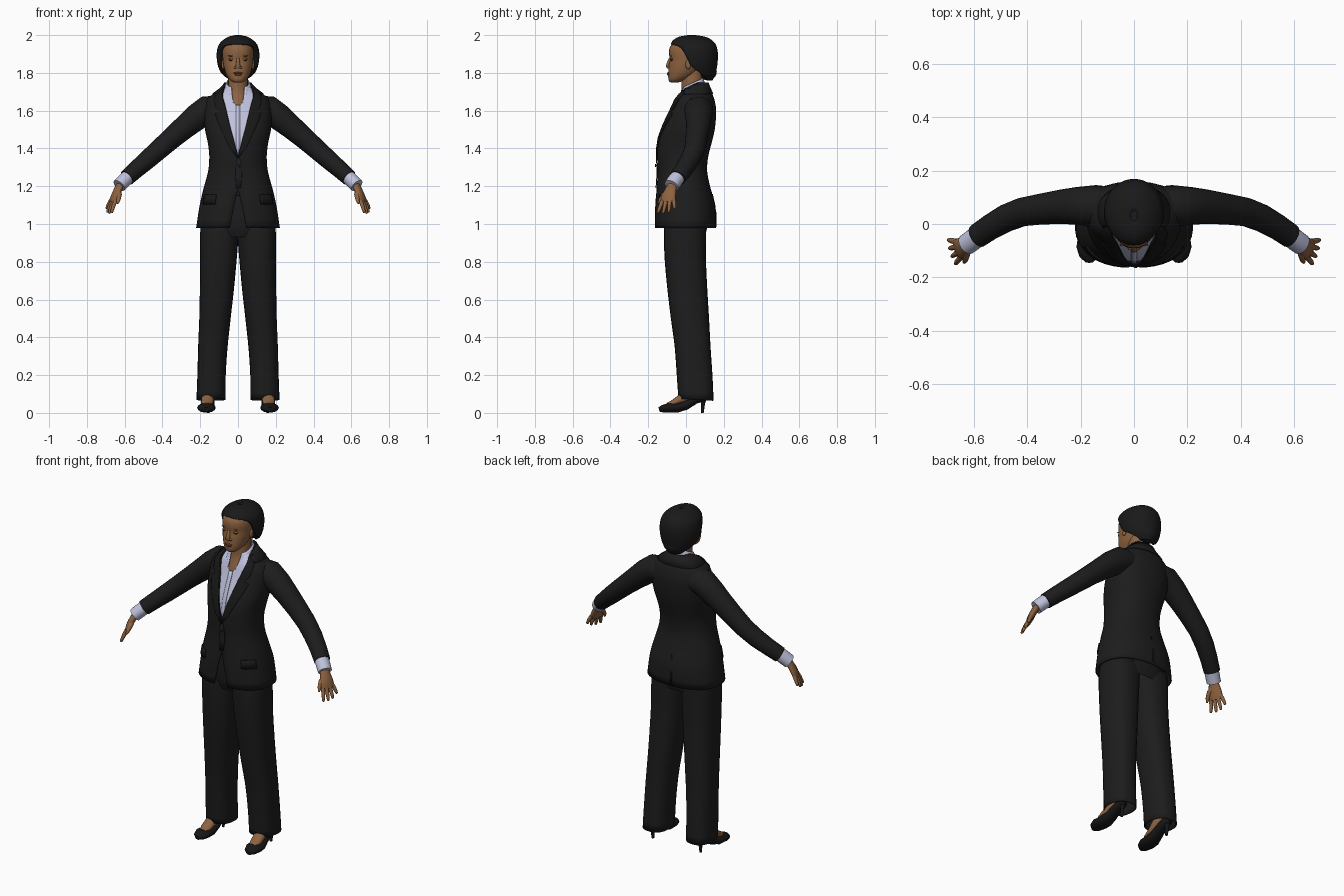
import bpy, bmesh, math
from mathutils import Vector

def material(name, rgb):
    m = bpy.data.materials.new(name)
    m.diffuse_color = (*rgb, 1)
    return m

SUIT = material("black suit", (0.012, 0.012, 0.012))
LAPEL = material("lapel black", (0.009, 0.009, 0.009))
SHIRT = material("pale blue shirt", (0.52, 0.54, 0.72))
SKIN = material("brown skin", (0.27, 0.125, 0.052))
LIPS = material("dark lips", (0.17, 0.062, 0.035))
BROW = material("dark brown", (0.05, 0.022, 0.012))
HAIR = material("black hair", (0.010, 0.010, 0.010))
SHOE = material("black shoe", (0.008, 0.008, 0.008))

def finish(name, bm, mat, thick=0, mirror=False, recalc=False):
    bmesh.ops.remove_doubles(bm, verts=bm.verts, dist=0.0004)
    if recalc:
        bmesh.ops.recalc_face_normals(bm, faces=bm.faces)
    me = bpy.data.meshes.new(name)
    bm.to_mesh(me)
    bm.free()
    ob = bpy.data.objects.new(name, me)
    bpy.context.collection.objects.link(ob)
    me.materials.append(mat)
    bpy.ops.object.select_all(action='DESELECT')
    bpy.context.view_layer.objects.active = ob
    ob.select_set(True)
    bpy.ops.object.shade_smooth_by_angle(angle=math.radians(50))
    if thick:
        ob.modifiers.new("thickness", 'SOLIDIFY').thickness = thick
    if mirror:
        ob.modifiers.new("mirror", 'MIRROR')
    return ob

def grid(bm, rings, close=False, caps=False):
    vs = [[bm.verts.new(p) for p in r] for r in rings]
    n = len(vs[0])
    for a, b in zip(vs, vs[1:]):
        for j in range(n if close else n - 1):
            k = (j + 1) % n
            bm.faces.new((a[j], a[k], b[k], b[j]))
    if caps:
        bm.faces.new(vs[0][::-1])
        bm.faces.new(vs[-1])

def at(rows, z):
    """Smooth interpolation of section rows at height z."""
    z = min(max(z, rows[0][0]), rows[-1][0])
    i = max(k for k in range(len(rows) - 1) if rows[k][0] <= z)
    a, b = rows[i], rows[i + 1]
    p, q = rows[max(i - 1, 0)], rows[min(i + 2, len(rows) - 1)]
    h = b[0] - a[0]
    s = (z - a[0]) / h
    out = [z]
    for c in range(1, len(a)):
        ma = (b[c] - p[c]) / (b[0] - p[0]) * h
        mb = (q[c] - a[c]) / (q[0] - a[0]) * h
        out.append(a[c] * (2*s**3 - 3*s*s + 1) + ma * (s**3 - 2*s*s + s)
                   + b[c] * (3*s*s - 2*s**3) + mb * (s**3 - s*s))
    return out

def surf(rows, z, deg, off=0, p=2.3, tilt=0, cx=0):
    """Point on a body section; 0 degrees is the front, 90 is +x."""
    _, rx, yf, yb = at(rows, z)[:4]
    t, cy, ry = math.radians(deg), (yf + yb) / 2, (yb - yf) / 2
    s, c = math.sin(t), -math.cos(t)
    dy = (ry + off) * math.copysign(abs(c) ** (2 / p), c)
    return Vector((cx + (rx + off) * math.copysign(abs(s) ** (2 / p), s), cy + dy, z + tilt * dy))

def shell(name, rows, mat, n=32, thick=0, p=2.3, tilt=0, caps=False, sub=3):
    """Stacked sections; rows are z, half width, front y, back y, front opening angle."""
    zs = [a[0] + (b[0] - a[0]) * k / sub for a, b in zip(rows, rows[1:]) for k in range(sub)]
    rings = []
    for z in zs + [rows[-1][0]]:
        o = max(at(rows, z)[4], 0)
        o = 0 if o < 0.4 else o
        rings.append([surf(rows, z, o + (360 - 2 * o) * j / n, 0, p, tilt) for j in range(n + 1)])
    bm = bmesh.new()
    grid(bm, rings)
    bmesh.ops.remove_doubles(bm, verts=bm.verts, dist=0.0004)
    if caps:
        bmesh.ops.holes_fill(bm, edges=[e for e in bm.edges if e.is_boundary], sides=0)
    return finish(name, bm, mat, thick)

def patch(name, rows, strips, mat, off=0.006, n=6, mirror=True):
    """Thin panel laid over a shell; strips are z, start angle, end angle."""
    bm = bmesh.new()
    grid(bm, [[surf(rows, z, a + (b - a) * j / n, off) for j in range(n + 1)] for z, a, b in strips])
    return finish(name, bm, mat, 0.005, mirror)

def tube(name, pts, mat, up=(0, 1, 0), n=14, mirror=True):
    """Tapered limb; points are x, y, z, side radius, up radius."""
    P = [Vector(p[:3]) for p in pts]
    rings = []
    for i, p in enumerate(pts):
        t = (P[min(i + 1, len(P) - 1)] - P[max(i - 1, 0)]).normalized()
        side = t.cross(Vector(up)).normalized()
        u = side.cross(t)
        rings.append([P[i] + side * p[3] * math.cos(2 * math.pi * j / n)
                      + u * p[4] * math.sin(2 * math.pi * j / n) for j in range(n)])
    bm = bmesh.new()
    grid(bm, rings, True, True)
    return finish(name, bm, mat, 0, mirror, True)

def ball(name, loc, rad, mat, mirror=False):
    bm = bmesh.new()
    bmesh.ops.create_uvsphere(bm, u_segments=16, v_segments=10, radius=1)
    for v in bm.verts:
        v.co = Vector(loc) + Vector(v.co[k] * rad[k] for k in range(3))
    return finish(name, bm, mat, 0, mirror)

# Jacket, open in a V at the chest and cut away at the hem
JACKET = [(0.98, 0.222, -0.165, 0.158, 9), (1.10, 0.203, -0.163, 0.155, 4), (1.19, 0.182, -0.155, 0.13, 0),
          (1.28, 0.158, -0.15, 0.112, 0), (1.36, 0.152, -0.153, 0.118, 0), (1.43, 0.16, -0.15, 0.136, 5),
          (1.50, 0.175, -0.132, 0.152, 10), (1.60, 0.18, -0.088, 0.16, 17), (1.66, 0.165, -0.065, 0.15, 25),
          (1.69, 0.13, -0.05, 0.138, 37), (1.72, 0.09, -0.028, 0.125, 54), (1.75, 0.066, 0.0, 0.113, 95)]
shell("jacket", JACKET, SUIT, n=40, thick=0.008)
patch("lapel", JACKET, [(1.35, 0, 1), (1.40, 2.5, 12), (1.46, 6.5, 21), (1.53, 11.5, 31), (1.585, 15.5, 38),
                        (1.595, 16, 29), (1.62, 19, 37), (1.66, 25, 45), (1.69, 37, 58), (1.72, 54, 72)], LAPEL)
patch("jacket_collar", JACKET, [(1.69, 56, 304), (1.72, 56, 304), (1.75, 95, 265)], SUIT, n=24, mirror=False)
patch("pocket_flap", JACKET, [(1.105, 33, 63), (1.13, 33, 63), (1.155, 33, 63)], LAPEL, off=0.005)
patch("back_vent", JACKET, [(0.985, 180, 183), (1.06, 180, 183), (1.16, 180, 181)], LAPEL, off=0.003, mirror=False)
patch("front_overlap", JACKET, [(1.19, -2, 3), (1.25, -3, 5), (1.30, -3, 5), (1.35, -1, 2)], SUIT, mirror=False)
ball("jacket_button", (0.006, -0.161, 1.31), (0.008, 0.004, 0.008), LAPEL)

# Shirt body, placket and folded collar
opening = {1.66: 8, 1.69: 20, 1.72: 34, 1.75: 60}
BLOUSE = [(z, rx * 0.94, yf + 0.012, yb - 0.012, opening.get(z, 0)) for z, rx, yf, yb, o in JACKET if 1.27 < z < 1.73]
shell("shirt", BLOUSE, SHIRT)
patch("shirt_placket", BLOUSE, [(z, -2.5, 2.5) for z in (1.36, 1.42, 1.48, 1.54, 1.60, 1.63)], SHIRT, off=0.004, n=2, mirror=False)
shell("shirt_collar", [(1.678, 0.088, -0.062, 0.103, 13), (1.715, 0.074, -0.038, 0.099, 22),
                       (1.748, 0.061, -0.02, 0.092, 32)], SHIRT, thick=0.006, tilt=0.45)

# Sleeves and shirt cuffs
tube("sleeve", [(0.11, 0.065, 1.61, 0.07, 0.075), (0.165, 0.068, 1.605, 0.074, 0.076), (0.22, 0.068, 1.565, 0.07, 0.07),
                (0.28, 0.064, 1.515, 0.063, 0.064), (0.35, 0.056, 1.455, 0.057, 0.058), (0.42, 0.045, 1.393, 0.053, 0.054),
                (0.48, 0.022, 1.34, 0.05, 0.052), (0.54, -0.012, 1.288, 0.046, 0.048),
                (0.588, -0.045, 1.245, 0.043, 0.046)], SUIT, n=20)
tube("shirt_cuff", [(0.575, -0.037, 1.257, 0.037, 0.04), (0.605, -0.06, 1.228, 0.038, 0.041),
                    (0.629, -0.077, 1.203, 0.037, 0.04)], SHIRT, n=20)

# Hands with four fingers and a thumb
W = Vector((0.33, 0.93, 0.12)).normalized()
tube("palm", [(0.615, -0.067, 1.22, 0.02, 0.025), (0.632, -0.079, 1.19, 0.019, 0.03), (0.646, -0.088, 1.16, 0.018, 0.038),
              (0.656, -0.094, 1.135, 0.016, 0.042), (0.663, -0.098, 1.115, 0.011, 0.038)], SKIN, up=W)
for k, length in enumerate((0.92, 1.0, 0.97, 0.75)):
    off = W * (k - 1.5) * -0.021 * -1
    base = Vector((0.659, -0.095, 1.127)) + off
    joints = [(0, 0.011), (0.35, 0.011), (0.7, 0.0095), (0.95, 0.007), (1, 0.003)]
    tube("finger", [(*(base + Vector((0.037 * s - 0.008 * s * s, -0.012 * s, -0.07 * s)) * (length if k else 0.9)
                       + off * 0.5 * s), r, r) for s, r in joints], SKIN, up=W, n=8)
tube("thumb", [(0.633, -0.085, 1.18, 0.014, 0.014), (0.629, -0.115, 1.155, 0.014, 0.014),
               (0.633, -0.135, 1.128, 0.011, 0.011), (0.638, -0.145, 1.108, 0.005, 0.005)], SKIN, up=(1, 0, 0), n=8)

# Trousers: hips hidden by the jacket, and two flared legs
shell("trouser_hips", [(0.93, 0.17, -0.10, 0.10, 0), (0.99, 0.198, -0.118, 0.112, 0), (1.15, 0.168, -0.12, 0.10, 0)], SUIT)
legs = [(0.07, 0.077, -0.04, 0.146, 0.143), (0.2, 0.075, -0.049, 0.14, 0.14), (0.35, 0.078, -0.06, 0.13, 0.133),
        (0.5, 0.083, -0.08, 0.122, 0.122), (0.65, 0.090, -0.098, 0.113, 0.112), (0.8, 0.096, -0.112, 0.106, 0.104),
        (0.92, 0.101, -0.117, 0.105, 0.1), (1.0, 0.1, -0.115, 0.105, 0.098)]
bm = bmesh.new()
zs = [0.07 + 0.93 * k / 24 for k in range(25)]
grid(bm, [[surf(legs, z, 15 * j, 0, 2.4, -0.06 if z < 0.1 else 0, at(legs, z)[4]) for j in range(24)] for z in zs], True)
finish("trouser_leg", bm, SUIT, 0.006, True)

# High-heeled shoes and feet
tube("shoe", [(0.168, -0.143, 0.018, 0.014, 0.012), (0.168, -0.125, 0.022, 0.036, 0.02), (0.167, -0.09, 0.027, 0.049, 0.026),
              (0.164, -0.045, 0.027, 0.046, 0.026), (0.16, 0.0, 0.042, 0.036, 0.026), (0.158, 0.05, 0.07, 0.032, 0.022),
              (0.158, 0.095, 0.085, 0.03, 0.025), (0.158, 0.112, 0.088, 0.015, 0.015)], SHOE, up=(0, 0, 1))
tube("shoe_heel", [(0.158, 0.092, 0.085, 0.022, 0.022), (0.158, 0.09, 0.05, 0.011, 0.011), (0.158, 0.086, 0, 0.007, 0.008)], SHOE)
tube("foot", [(0.165, -0.098, 0.046, 0.018, 0.008), (0.164, -0.07, 0.052, 0.032, 0.016), (0.16, -0.02, 0.075, 0.034, 0.028),
              (0.158, 0.03, 0.12, 0.034, 0.035), (0.158, 0.05, 0.2, 0.03, 0.03)], SKIN, up=(0, 0, 1))

# Neck and head
shell("neck", [(1.58, 0.072, -0.062, 0.1, 0), (1.64, 0.066, -0.046, 0.09, 0), (1.70, 0.054, -0.026, 0.085, 0),
               (1.76, 0.052, -0.024, 0.09, 0), (1.82, 0.05, -0.02, 0.09, 0)], SKIN, n=20, p=2)
shell("head", [(1.748, 0.018, -0.08, -0.045, 0), (1.757, 0.036, -0.09, -0.015, 0), (1.775, 0.053, -0.094, 0.025, 0),
               (1.80, 0.066, -0.094, 0.06, 0), (1.84, 0.077, -0.091, 0.09, 0), (1.87, 0.081, -0.086, 0.1, 0),
               (1.91, 0.083, -0.09, 0.11, 0), (1.945, 0.076, -0.08, 0.11, 0), (1.975, 0.05, -0.04, 0.09, 0)],
      SKIN, n=28, p=2.1, caps=True)

# Face details
tube("nose", [(0, -0.084, 1.878, 0.008, 0.006), (0, -0.092, 1.855, 0.010, 0.009), (0, -0.097, 1.836, 0.013, 0.011),
              (0, -0.094, 1.824, 0.012, 0.007)], SKIN, n=10, mirror=False)
ball("nostril_wing", (0.013, -0.09, 1.829), (0.009, 0.009, 0.007), SKIN, True)
ball("upper_lip", (0, -0.091, 1.799), (0.024, 0.009, 0.0055), LIPS)
ball("lower_lip", (0, -0.091, 1.791), (0.02, 0.009, 0.0065), LIPS)
ball("eye", (0.034, -0.0755, 1.867), (0.014, 0.006, 0.0045), BROW, True)
ball("eyelid", (0.034, -0.0745, 1.873), (0.017, 0.008, 0.006), SKIN, True)
ball("eyebrow", (0.036, -0.0795, 1.89), (0.019, 0.004, 0.0025), LIPS, True)
ball("ear", (0.079, 0.012, 1.845), (0.009, 0.015, 0.026), SKIN, True)

# Swept-back hair with a low bun
shell("hair", [(1.76, 0.05, 0.0, 0.14, 125), (1.79, 0.083, -0.03, 0.155, 105), (1.83, 0.104, -0.06, 0.164, 80),
               (1.88, 0.113, -0.075, 0.169, 70), (1.92, 0.111, -0.08, 0.167, 60), (1.945, 0.104, -0.082, 0.16, 42),
               (1.955, 0.098, -0.08, 0.155, 0), (1.975, 0.078, -0.066, 0.135, 0), (1.992, 0.048, -0.035, 0.1, 0),
               (2.0, 0.014, 0.01, 0.05, 0)], HAIR, n=36, thick=0.026, p=2, caps=False)
ball("hair_crown", (0, 0.03, 1.96), (0.07, 0.08, 0.0395), HAIR)
ball("hair_bun", (0, 0.115, 1.808), (0.062, 0.048, 0.048), HAIR)
